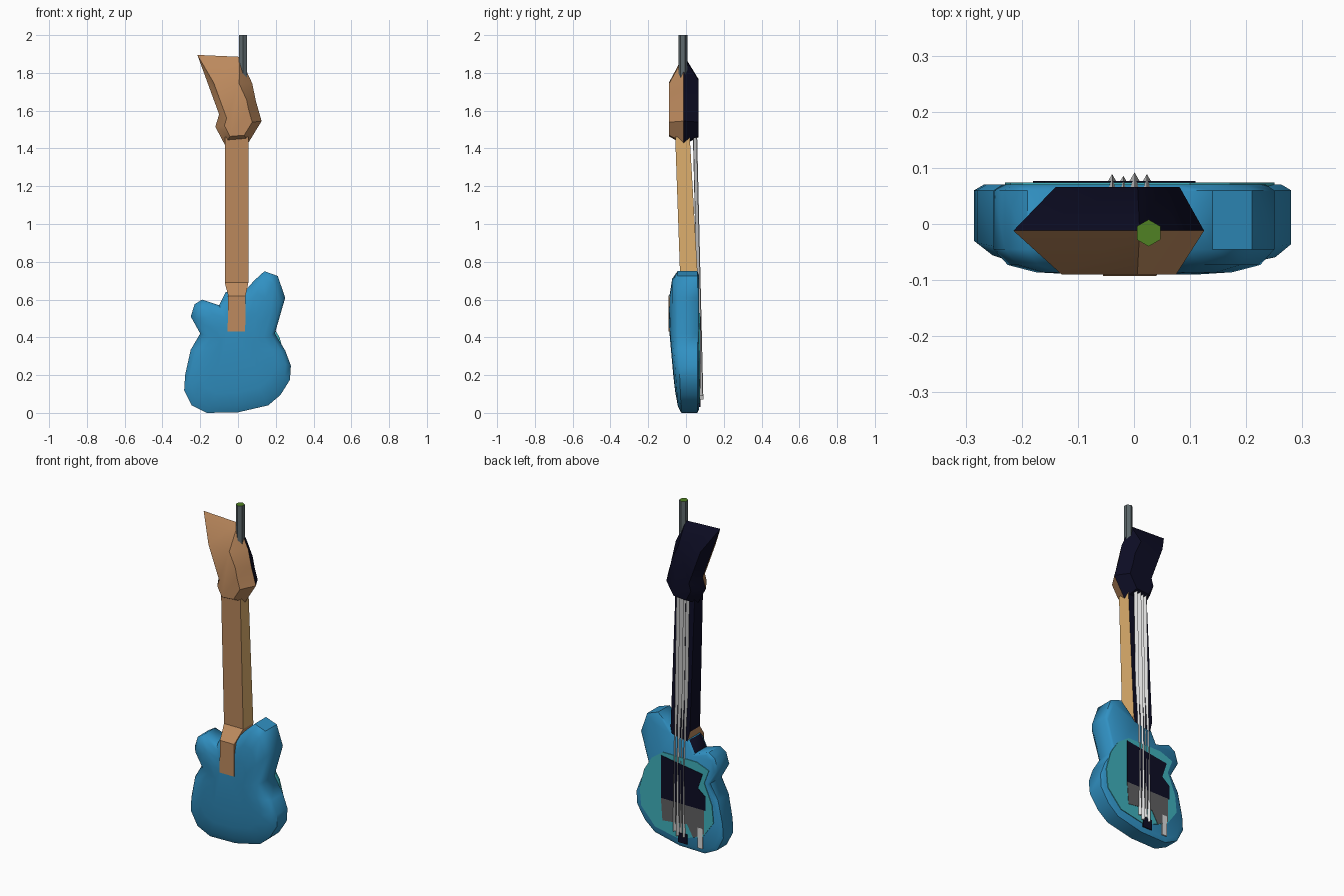
import bpy, bmesh, math
from mathutils import Vector

if "Cube" in bpy.data.objects:
    bpy.data.objects.remove(bpy.data.objects["Cube"])

COLOURS = {
    "blue": (0.03, 0.28, 0.54), "teal": (0.05, 0.44, 0.50),
    "black": (0.004, 0.004, 0.018), "brown": (0.51, 0.255, 0.112),
    "tan": (0.73, 0.43, 0.155), "white": (0.70, 0.70, 0.70),
    "grey": (0.115, 0.115, 0.12), "steel": (0.11, 0.14, 0.15),
    "green": (0.08, 0.22, 0.017),
}
MATS = {}
for cname, rgb in COLOURS.items():
    m = bpy.data.materials.new(cname)
    m.diffuse_color = (*rgb, 1)
    m.use_nodes = True
    m.node_tree.nodes["Principled BSDF"].inputs["Base Color"].default_value = m.diffuse_color
    MATS[cname] = m


def loft(name, rings, colours, rule=None, smooth=0):
    """Skin a list of equal-length rings, cap both ends, colour faces by rule."""
    bm = bmesh.new()
    vs = [[bm.verts.new(p) for p in r] for r in rings]
    n = len(rings[0])
    for a, b in zip(vs, vs[1:]):
        for i in range(n):
            j = (i + 1) % n
            bm.faces.new((a[i], a[j], b[j], b[i]))
    bm.faces.new(vs[0])
    bm.faces.new(vs[-1])
    bmesh.ops.recalc_face_normals(bm, faces=bm.faces)
    bm.normal_update()
    if rule:
        for f in bm.faces:
            f.material_index = colours.index(rule(f.normal, f.calc_center_median()))
    me = bpy.data.meshes.new(name)
    bm.to_mesh(me)
    bm.free()
    for c in colours:
        me.materials.append(MATS[c])
    ob = bpy.data.objects.new(name, me)
    bpy.context.collection.objects.link(ob)
    if smooth:
        bpy.ops.object.select_all(action='DESELECT')
        bpy.context.view_layer.objects.active = ob
        ob.select_set(True)
        bpy.ops.object.shade_smooth_by_angle(angle=math.radians(smooth))
    return ob


def plate(name, pts, y, colour):
    """Thin painted plate on the string side of the body."""
    return loft(name, [[(x, yy, z) for x, z in pts] for yy in (y - 0.008, y)], [colour])


# Body: outline shrunk toward its centre in layers, thinner toward the bottom
BODY = [(.14, .75), (.21, .725), (.25, .61), (.195, .42), (.25, .33), (.28, .25),
        (.275, .175), (.225, .095), (.16, .04), (0, .003), (-.165, 0), (-.245, .04),
        (-.285, .12), (-.28, .2), (-.25, .335), (-.2, .42), (-.25, .51), (-.23, .575),
        (-.19, .60), (-.10, .57), (-.065, .64), (.05, .66), (.085, .70)]


def body_ring(y, s):
    ring = []
    for x, z in BODY:
        px, pz = x * s, .35 + (z - .35) * s
        ring.append((px, y * min(1, .55 + pz) if y < 0 else y, pz))
    return ring


loft("body", [body_ring(y, s) for y, s in
              ((.07, .94), (.06, 1), (-.045, 1), (-.073, .9), (-.086, .7), (-.09, .45))],
     ["blue", "black"],
     lambda n, c: "black" if -.12 < c.x < -.06 and c.z > .58 and -.02 < c.y < .06 else "blue",
     smooth=50)

# Painted front of the body
plate("front_panel", [(.17, .48), (.22, .40), (.25, .29), (.24, .18), (.15, .08), (0, .05),
                      (-.16, .1), (-.23, .2), (-.22, .3), (-.17, .42), (-.2, .5), (-.12, .53),
                      (.1, .53)], .074, "teal")
plate("pickup_panel", [(.11, .51), (-.16, .47), (-.13, .38), (-.18, .34), (-.18, .26),
                       (.11, .26)], .0765, "black")
plate("bridge_panel", [(.11, .26), (-.17, .26), (-.17, .12), (-.1, .08), (-.06, .15),
                       (.1, .13)], .0765, "grey")
plate("tail_block", [(0, .09), (-.06, .09), (-.06, .03), (0, .03)], .0765, "black")
plate("edge_strip", [(-.13, .15), (-.16, .15), (-.16, .03), (-.13, .03)], .077, "white")


# Neck with its heel: dark fingerboard side, brown back, tan side
def neck_colour(n, c):
    if n.x > .6:
        return "tan" if c.z > .66 else "brown"
    if n.x < -.6 and c.z > .66 or n.y > .6:
        return "black"
    return "brown"


loft("neck", [[(x0, y0, z), (x1, y0, z), (x1, y1, z), (x0, y1, z)]
              for z, x0, x1, y0, y1 in ((.43, -.055, .038, -.093, .05),
                                        (.62, -.052, .04, -.093, .066),
                                        (.69, -.07, .055, -.03, .064),
                                        (1.46, -.07, .055, -.057, .02))],
     ["brown", "tan", "black"], neck_colour)

# Headstock: lens-like slab, brown behind and dark in front
HEAD = [(-.215, 1.895), (.01, 1.885), (.075, 1.745), (.095, 1.65), (.125, 1.545),
        (.055, 1.43), (-.07, 1.42), (-.12, 1.515), (-.10, 1.58)]
loft("headstock", [[(x * s, y, 1.53 + (z - 1.53) * s) for x, z in HEAD]
                   for y, s in ((-.09, .6), (-.012, 1), (.066, .65))],
     ["brown", "black"], lambda n, c: "black" if c.y > -.012 else "brown", smooth=40)

# Four strings with triangular section
for i, (x, r) in enumerate(((-.039, .012), (-.019, .009), (.001, .015), (.023, .012))):
    tri = [(x + r * math.sin(a), r * math.cos(a)) for a in (0, math.tau / 3, 2 * math.tau / 3)]
    loft(f"string_{i + 1}", [[(px, yc + py, z) for px, py in tri]
                             for z, yc in ((.07 + .02 * (i % 2), .077), (1.47, .044))], ["white"])

# Hexagonal hanging post with green tip
hexagon = [(.026 + .024 * math.sin(k * math.tau / 6), -.016 + .024 * math.cos(k * math.tau / 6))
           for k in range(6)]
loft("post", [[(x, y, z) for x, y in hexagon] for z in (1.77, 2.0)], ["steel", "green"],
     lambda n, c: "green" if n.z > .9 else "steel")
